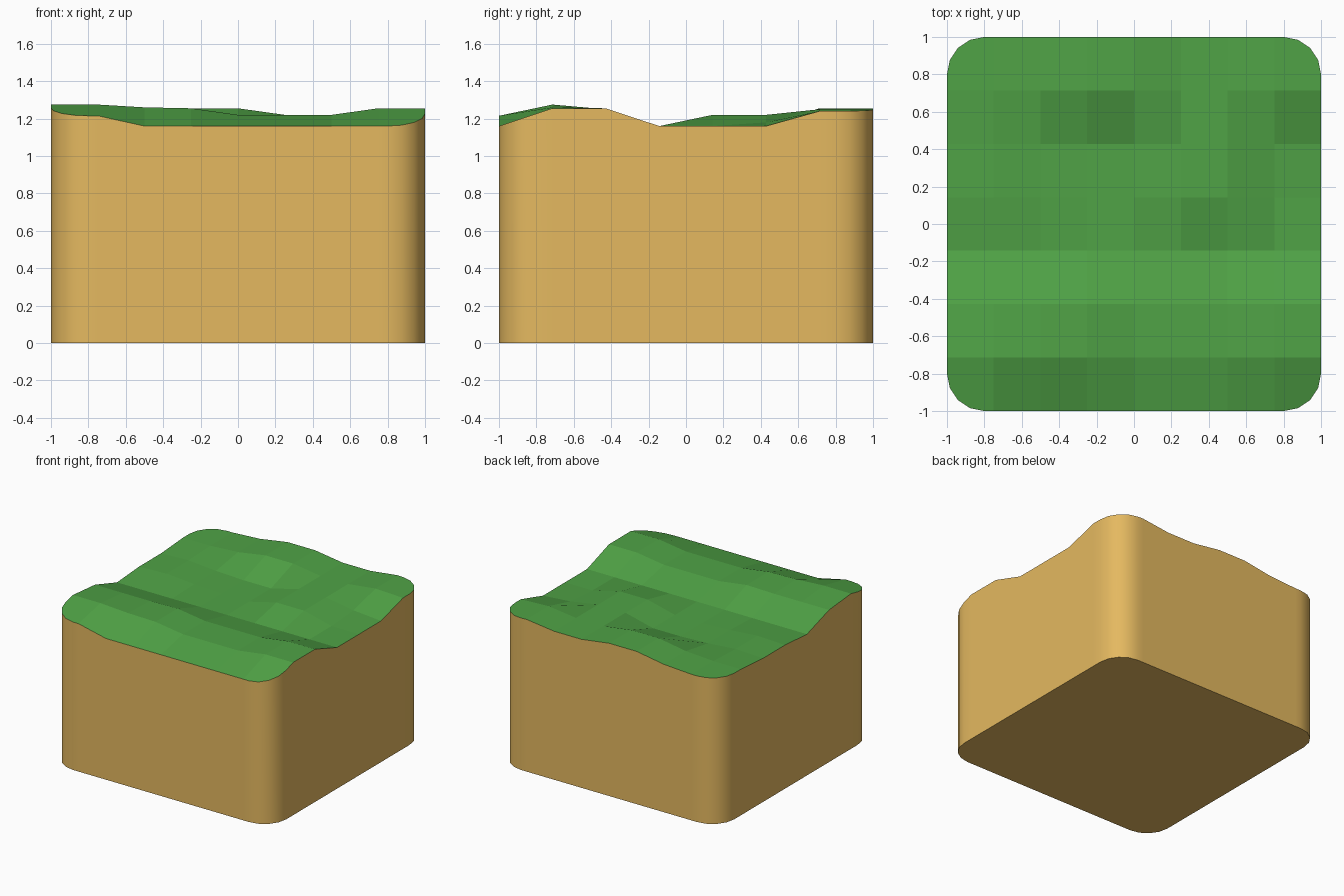
import bpy, bmesh, math
from mathutils import Vector

if "Cube" in bpy.data.objects:
    bpy.data.objects.remove(bpy.data.objects["Cube"])

# Surface heights (hundredths above 1), rows from front to back, left to right
HEIGHTS = [
    [21.5, 21.5, 16, 16, 16, 16, 16, 16, 16],
    [27.5, 27.5, 26, 25.5, 22, 22, 22, 25.5, 25.5],
    [25, 25, 25, 25.5, 22, 22, 22, 25.5, 25.5],
    [16, 16, 16, 16, 16, 16, 16, 16, 16],
    [18, 19, 17, 16, 16, 22, 22, 16, 16],
    [18, 19, 17, 16, 16, 22, 22, 18, 16],
    [20, 20, 21.5, 25.5, 25.5, 22, 22, 25, 24],
    [20, 20, 21.5, 25.5, 25.5, 22, 22, 25, 24],
]
RADIUS, STEPS = 0.2, 4


def make_material(name, color):
    mat = bpy.data.materials.new(name)
    mat.diffuse_color = color
    mat.use_nodes = True
    mat.node_tree.nodes["Principled BSDF"].inputs["Base Color"].default_value = mat.diffuse_color
    return mat


def terrain():
    """Uneven grid trimmed to a rounded square."""
    bm = bmesh.new()
    rows = [[bm.verts.new((-1 + i * 2 / 8, -1 + j * 2 / 7, 1 + h / 100))
             for i, h in enumerate(row)] for j, row in enumerate(HEIGHTS)]
    for a, b in zip(rows, rows[1:]):
        for i in range(8):
            bm.faces.new((a[i], a[i + 1], b[i + 1], b[i]))
    c = 1 - RADIUS
    for sx in (-1, 1):
        for sy in (-1, 1):
            for k in range(STEPS):
                a0 = math.pi / 2 * k / STEPS
                am = math.pi / 2 * (k + 0.5) / STEPS
                point = Vector((sx * (c + RADIUS * math.cos(a0)),
                                sy * (c + RADIUS * math.sin(a0)), 0))
                normal = Vector((sx * math.cos(am), sy * math.sin(am), 0))
                bmesh.ops.bisect_plane(
                    bm, geom=bm.verts[:] + bm.edges[:] + bm.faces[:], dist=1e-5,
                    plane_co=point, plane_no=normal, clear_outer=True)
    return bm


def add_object(name, bm, mat):
    mesh = bpy.data.meshes.new(name)
    bm.to_mesh(mesh)
    bm.free()
    mesh.materials.append(mat)
    obj = bpy.data.objects.new(name, mesh)
    bpy.context.collection.objects.link(obj)
    return obj


# Flat-faced grass surface
add_object("grass_top", terrain(), make_material("grass", (0.08, 0.366, 0.061, 1)))

# Earth block: surface outline dropped to the ground and closed underneath
bm = terrain()
top_faces = bm.faces[:]
rim = [e for e in bm.edges if e.is_boundary]
drop = bmesh.ops.extrude_edge_only(bm, edges=rim)["geom"]
for v in drop:
    if isinstance(v, bmesh.types.BMVert):
        v.co.z = 0
base = [e for e in drop if isinstance(e, bmesh.types.BMEdge)
        and all(v.co.z < 1e-6 for v in e.verts)]
bmesh.ops.edgeloop_fill(bm, edges=base)
bmesh.ops.recalc_face_normals(bm, faces=bm.faces[:])
bmesh.ops.delete(bm, geom=top_faces, context='FACES')
block = add_object("earth_block", bm, make_material("earth", (0.78, 0.485, 0.117, 1)))
bpy.context.view_layer.objects.active = block
block.select_set(True)
bpy.ops.object.shade_smooth_by_angle(angle=math.radians(40))
